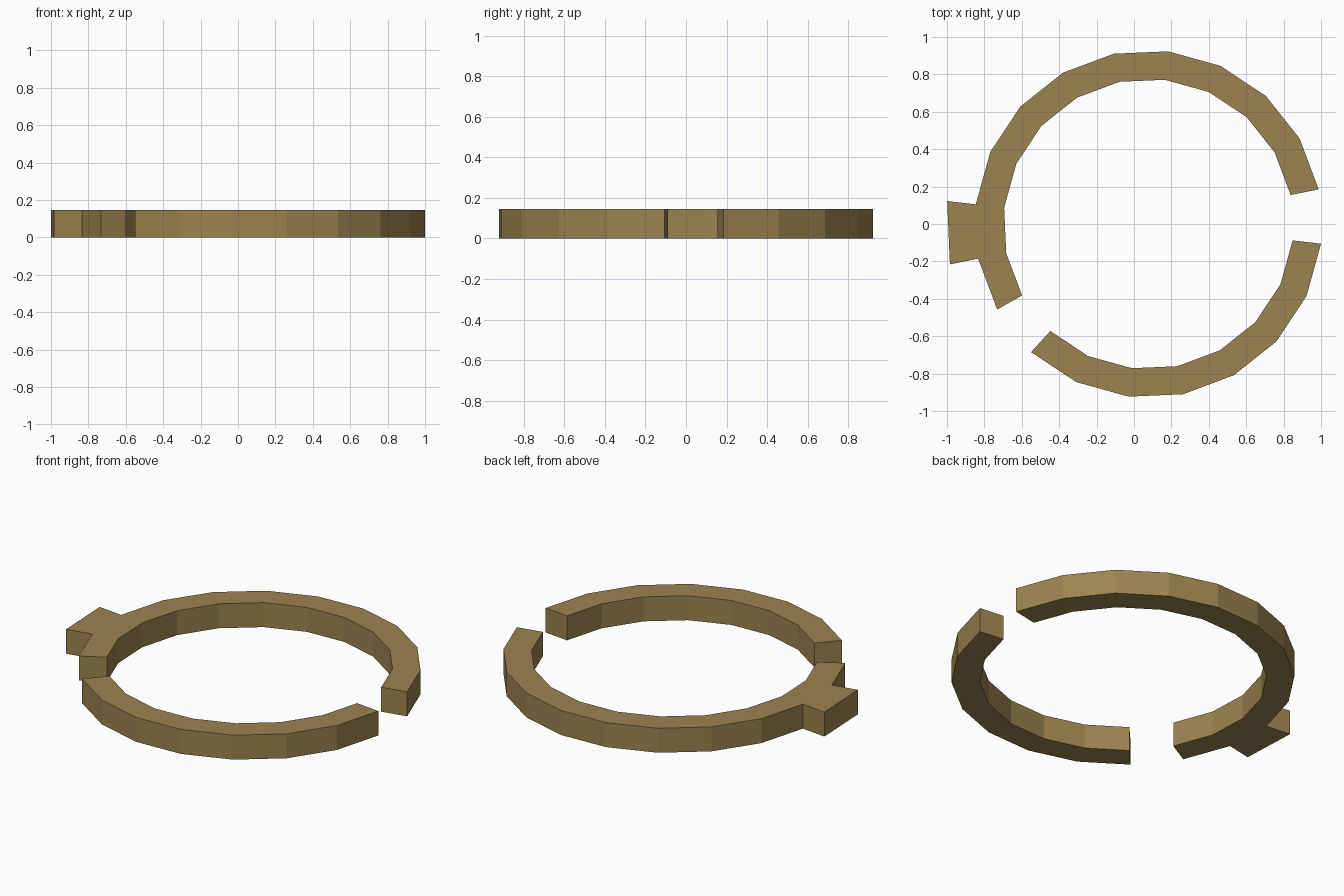
import bpy, bmesh
from math import cos, sin, radians

if "Cube" in bpy.data.objects:
    bpy.data.objects.remove(bpy.data.objects["Cube"])

SIDES, START = 20, 11.5
CX, R_IN, R_OUT, R_TAB, H = 0.077, 0.776, 0.929, 1.083, 0.146
GAPS = (11, 19)   # missing ring segments
TAB = 9           # segment carrying the outward tab

mat = bpy.data.materials.new("brass")
mat.diffuse_color = (0.33, 0.23, 0.08, 1)
mat.use_nodes = True
mat.node_tree.nodes["Principled BSDF"].inputs["Base Color"].default_value = mat.diffuse_color

bm = bmesh.new()
cache = {}

def vert(r, i, z):
    key = (r, i % SIDES, z)
    if key not in cache:
        a = radians(START + 360 / SIDES * i)
        cache[key] = bm.verts.new((CX + r * cos(a), r * sin(a), z))
    return cache[key]

# Set of occupied cells: (inner radius, outer radius, segment)
cells = {(R_IN, R_OUT, i) for i in range(SIDES) if i not in GAPS}
cells.add((R_OUT, R_TAB, TAB))

# Top and bottom faces, plus walls on edges used by one cell only
edges = {}
for r0, r1, i in sorted(cells):
    loop = [(r0, i), (r1, i), (r1, i + 1), (r0, i + 1)]
    bm.faces.new([vert(r, k, H) for r, k in loop])
    bm.faces.new([vert(r, k, 0) for r, k in reversed(loop)])
    for a, b in zip(loop, loop[1:] + loop[:1]):
        key = frozenset((r, k % SIDES) for r, k in (a, b))
        edges.setdefault(key, []).append((a, b))
for users in edges.values():
    if len(users) == 1:
        a, b = users[0]
        bm.faces.new([vert(*a, 0), vert(*b, 0), vert(*b, H), vert(*a, H)])

bmesh.ops.recalc_face_normals(bm, faces=bm.faces)
mesh = bpy.data.meshes.new("split_ring")
bm.to_mesh(mesh)
bm.free()
mesh.materials.append(mat)
ring = bpy.data.objects.new("split_ring", mesh)
bpy.context.collection.objects.link(ring)
